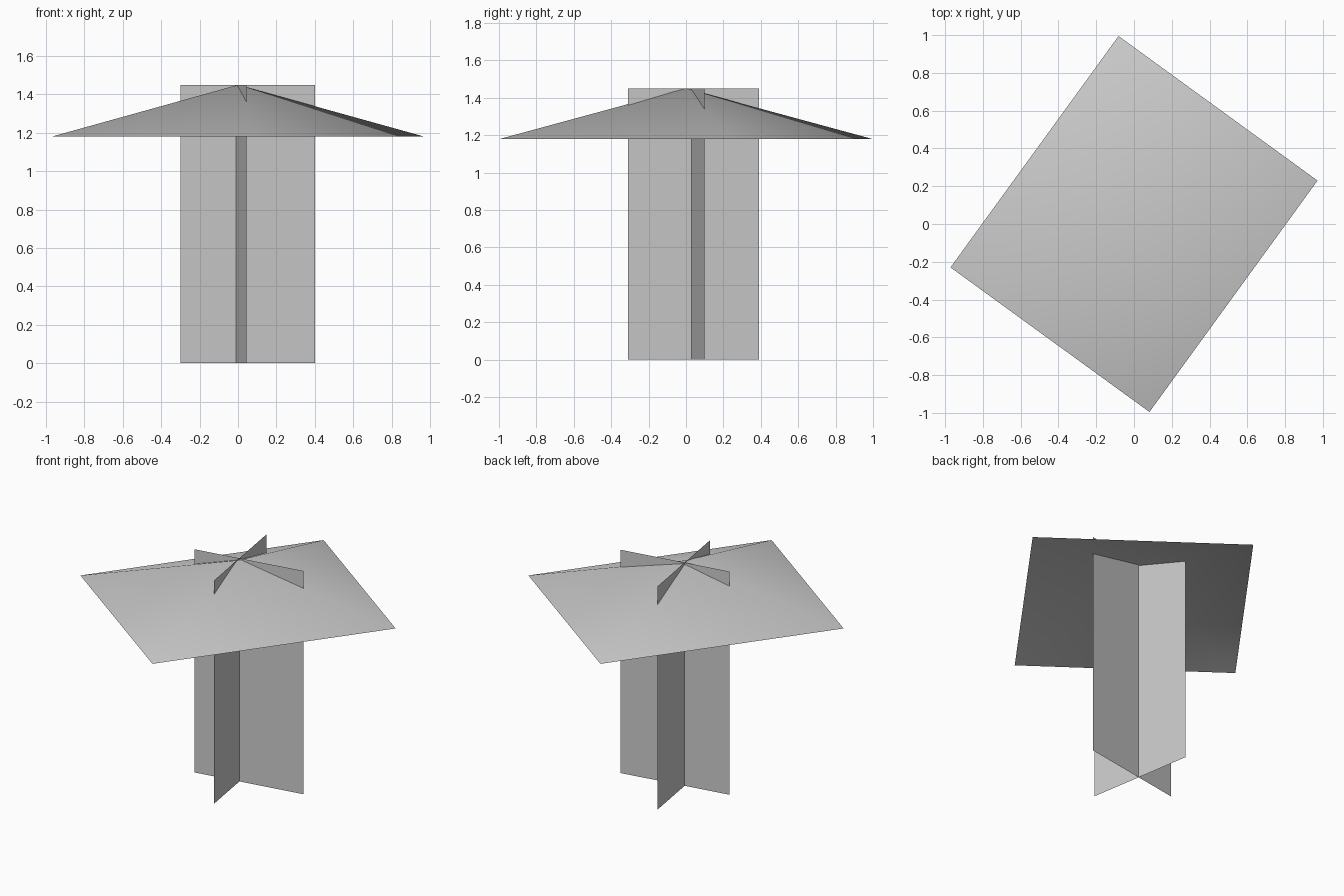
import bpy, bmesh
from math import pi, radians, sqrt
from mathutils import Matrix, Vector

cube = bpy.data.objects.get("Cube")
if cube:
    bpy.data.objects.remove(cube, do_unlink=True)

GREY = 0.6
TOP = 1.45
EAVE = 1.18

grey = bpy.data.materials.new("plain grey")
grey.use_nodes = True
grey.diffuse_color = (GREY, GREY, GREY, 1)
grey.node_tree.nodes["Principled BSDF"].inputs["Base Color"].default_value = (GREY, GREY, GREY, 1)


def add_object(name, bm, smooth=False):
    mesh = bpy.data.meshes.new(name)
    for face in bm.faces:
        face.smooth = smooth
    bm.to_mesh(mesh)
    bm.free()
    mesh.materials.append(grey)
    obj = bpy.data.objects.new(name, mesh)
    bpy.context.collection.objects.link(obj)
    return obj


# Canopy: open four-sided pyramid, smooth shaded, turned on the post
bm = bmesh.new()
bmesh.ops.create_cone(bm, cap_ends=False, segments=4, radius1=sqrt(2), radius2=0,
                      depth=TOP - EAVE,
                      matrix=Matrix.Rotation(pi / 4, 4, "Z"))
bmesh.ops.remove_doubles(bm, verts=bm.verts, dist=0.001)
# Snap the quarter-turned base to a square of half-width one before scaling
for v in bm.verts:
    if v.co.z < 0:
        v.co.x = 1 if v.co.x > 0 else -1
        v.co.y = 1 if v.co.y > 0 else -1
bmesh.ops.scale(bm, vec=(0.651, 0.757, 1), verts=bm.verts)
bmesh.ops.rotate(bm, matrix=Matrix.Rotation(radians(-36), 3, "Z"), verts=bm.verts)
bmesh.ops.translate(bm, vec=(0, 0, (TOP + EAVE) / 2), verts=bm.verts)
bmesh.ops.recalc_face_normals(bm, faces=bm.faces)
if sum(f.normal.z for f in bm.faces) < 0:
    bmesh.ops.reverse_faces(bm, faces=bm.faces)
add_object("canopy", bm, smooth=True)


# Post: two thin upright panels that cross
def add_panel(name, start, end):
    bm = bmesh.new()
    a = bm.verts.new((*start, 0))
    b = bm.verts.new((*end, 0))
    edge = bm.edges.new((a, b))
    raised = bmesh.ops.extrude_edge_only(bm, edges=[edge])["geom"]
    verts = [g for g in raised if isinstance(g, bmesh.types.BMVert)]
    bmesh.ops.translate(bm, vec=Vector((0, 0, TOP)), verts=verts)
    return add_object(name, bm)


add_panel("post_panel_wide", (-0.30, -0.02), (0.40, 0.10))
add_panel("post_panel_deep", (0.045, -0.31), (-0.07, 0.39))
